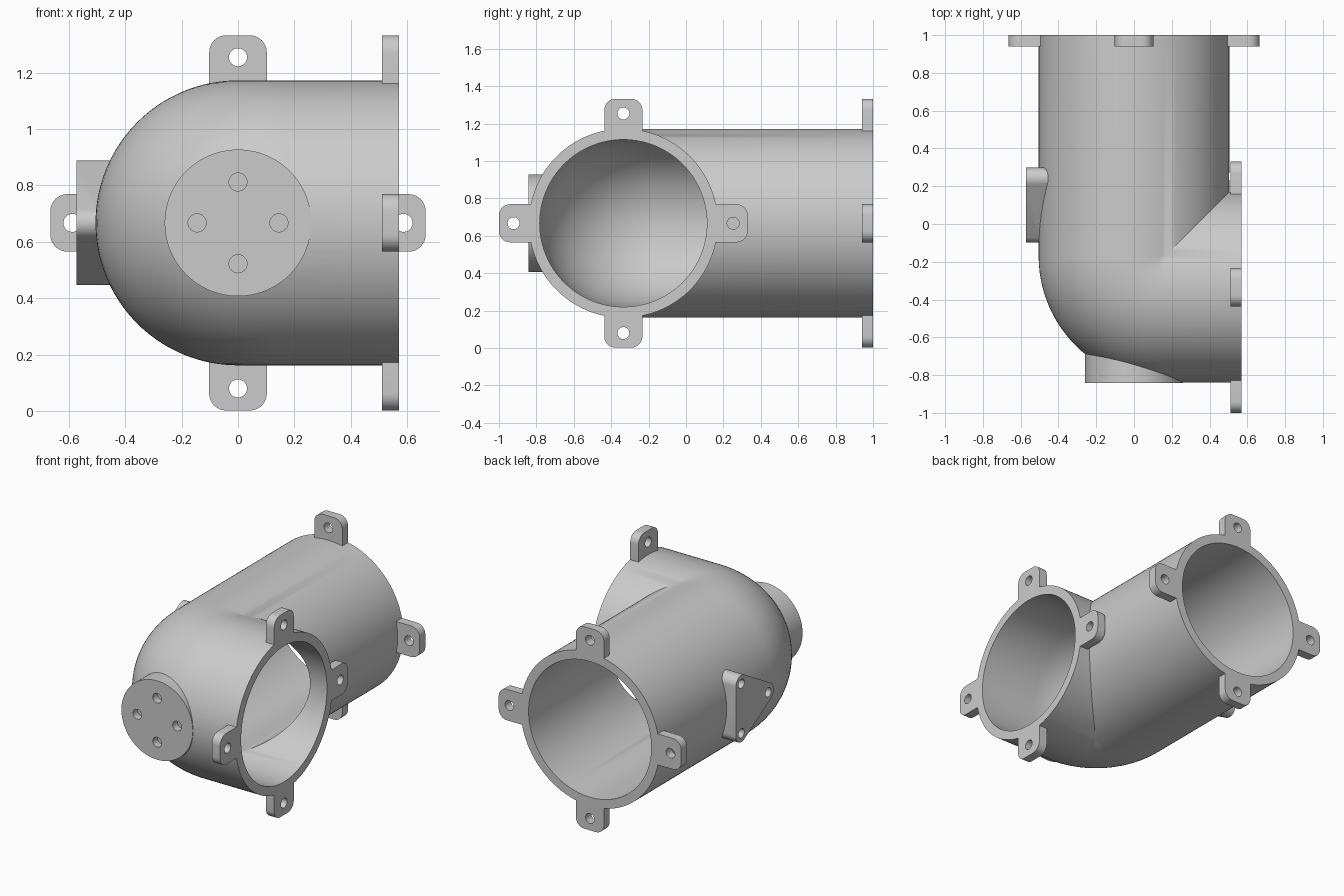
import bpy, bmesh, math
from mathutils import Matrix, Vector
from mathutils.geometry import convex_hull_2d

cube = bpy.data.objects.get("Cube")
if cube:
    bpy.data.objects.remove(cube, do_unlink=True)

AXIS_Y, AXIS_Z = -0.335, 0.667        # axis of the side outlet, height of both axes
OUTER, INNER, BEND = 0.505, 0.447, 0.165
END_X, END_Y, FLANGE = 0.57, 1.0, 0.06
HOLE = 0.032

grey = bpy.data.materials.new("warm_grey")
grey.use_nodes = True
grey.diffuse_color = (0.6, 0.6, 0.6, 1)
grey.node_tree.nodes["Principled BSDF"].inputs["Base Color"].default_value = (0.6, 0.6, 0.6, 1)


def make_object(name, bm):
    bmesh.ops.recalc_face_normals(bm, faces=bm.faces)
    mesh = bpy.data.meshes.new(name)
    bm.to_mesh(mesh)
    bm.free()
    mesh.materials.append(grey)
    obj = bpy.data.objects.new(name, mesh)
    bpy.context.collection.objects.link(obj)
    return obj


def elbow(name, radius, extra, sides=128, steps=24):
    """Solid bent rod: round on the outside of the bend, mitred on the inside."""
    bm = bmesh.new()
    rings = [[] for _ in range(steps + 3)]
    for i in range(sides):
        a = math.tau * i / sides
        u, z = radius * math.cos(a), AXIS_Z + radius * math.sin(a)
        c, r = max(BEND, u), max(BEND - u, 0)
        path = [(u, END_Y + extra)]
        for k in range(steps + 1):
            t = math.pi / 2 * k / steps
            path.append((c - r * math.cos(t), c + AXIS_Y - r * math.sin(t)))
        path.append((END_X + extra, AXIS_Y + u))
        for ring, (x, y) in zip(rings, path):
            ring.append(bm.verts.new((x, y, z)))
    for p, q in zip(rings, rings[1:]):
        for i in range(sides):
            j = (i + 1) % sides
            bm.faces.new((p[i], p[j], q[j], q[i]))
    bm.faces.new(rings[0])
    bm.faces.new(rings[-1])
    bmesh.ops.remove_doubles(bm, verts=bm.verts, dist=0.0002)
    return make_object(name, bm)


def prism(bm, frame, circles, depth, start=0.0, sides=32):
    """Extrude the hull of some circles (u, v, radius) along the frame's third axis."""
    pts = [Vector((u + r * math.cos(math.tau * i / sides), v + r * math.sin(math.tau * i / sides)))
           for u, v, r in circles for i in range(sides if r else 1)]
    outline = [pts[i] for i in convex_hull_2d(pts)]
    low, high = ([bm.verts.new(frame @ Vector((p.x, p.y, w))) for p in outline]
                 for w in (start, start + depth))
    bm.faces.new(low)
    bm.faces.new(high)
    for i in range(len(outline)):
        j = (i + 1) % len(outline)
        bm.faces.new((low[i], low[j], high[j], high[i]))


def frame(origin, u, v, w):
    m = Matrix((u, v, w)).transposed().to_4x4()
    m.translation = origin
    return m


def combine(target, other, operation):
    mod = target.modifiers.new(operation.lower(), 'BOOLEAN')
    mod.operation, mod.solver, mod.object = operation, 'EXACT', other
    bpy.context.view_layer.objects.active = target
    bpy.ops.object.modifier_apply(modifier=mod.name)
    bpy.data.objects.remove(other, do_unlink=True)


# Frames whose third axis points into the part from its mounting face
back_end = frame((0, END_Y, AXIS_Z), (1, 0, 0), (0, 0, 1), (0, -1, 0))
side_end = frame((END_X, AXIS_Y, AXIS_Z), (0, 1, 0), (0, 0, 1), (-1, 0, 0))
front_face = frame((0, -0.842, AXIS_Z), (1, 0, 0), (0, 0, 1), (0, 1, 0))
side_face = frame((-0.572, 0, AXIS_Z), (0, 1, 0), (0, 0, 1), (1, 0, 0))

ears, boss, bracket, holes = (bmesh.new() for _ in range(4))

# Four rounded ears with through holes at each open end
for end in (back_end, side_end):
    for k in range(4):
        turned = end @ Matrix.Rotation(k * math.pi / 2, 4, 'Z')
        prism(ears, turned, [(-0.042, 0.605, 0.06), (0.042, 0.605, 0.06),
                             (-0.102, 0.47, 0), (0.102, 0.47, 0)], FLANGE)
        prism(holes, turned, [(0, 0.587, HOLE)], FLANGE + 0.04, -0.02)

# Round front boss with four blind holes
prism(boss, front_face, [(0, 0, 0.26)], 0.3, sides=96)
for k in range(4):
    prism(holes, front_face @ Matrix.Rotation(k * math.pi / 2, 4, 'Z'),
          [(0.145, 0, HOLE)], 0.07, -0.02)

# Triangular side bracket with three blind holes
corners = [(-0.04, 0), (0.24, 0.163), (0.24, -0.163)]
prism(bracket, side_face, [(y, z, 0.058) for y, z in corners], 0.15)
for y, z in corners:
    prism(holes, side_face, [(y, z, 0.03)], 0.08, -0.02)

# Fuse everything, then hollow it out and drill it
body = elbow("pipe_elbow", OUTER, 0)
for name, part in (("ears", ears), ("front_boss", boss), ("side_bracket", bracket)):
    combine(body, make_object(name, part), 'UNION')
combine(body, elbow("cavity", INNER, 0.2), 'DIFFERENCE')
combine(body, make_object("screw_holes", holes), 'DIFFERENCE')

bpy.ops.object.select_all(action='DESELECT')
body.select_set(True)
bpy.context.view_layer.objects.active = body
bpy.ops.object.shade_smooth_by_angle(angle=math.radians(30))
